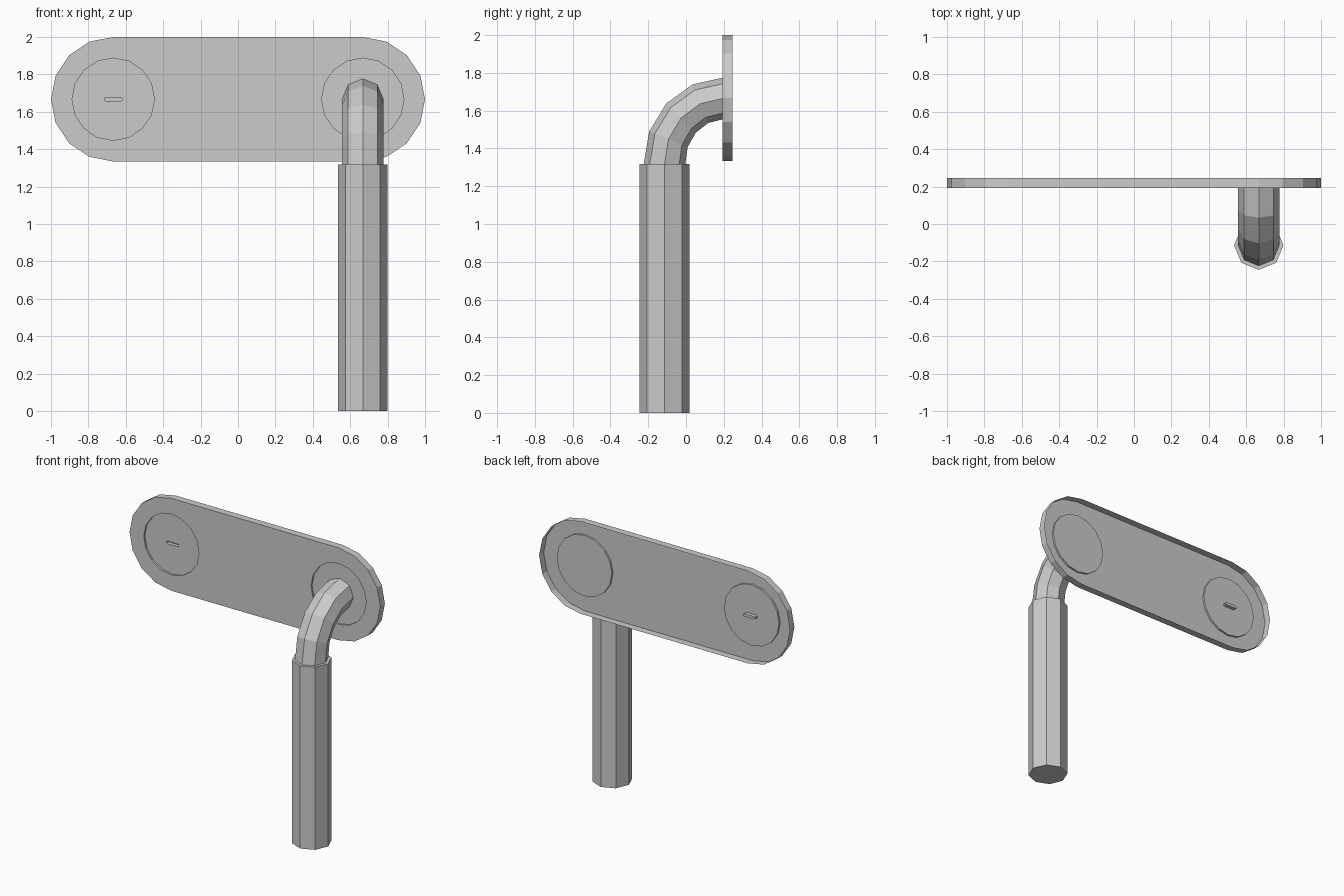
import bpy, bmesh
from math import sin, cos, pi, radians

if "Cube" in bpy.data.objects:
    bpy.data.objects.remove(bpy.data.objects["Cube"])

CX, CZ = 0.667, 1.667
FRONT, DISC, SLOT, BACK = 0.193, 0.206, 0.232, 0.245   # depths along y


def stadium(cx, half, r, seg):
    """Outline with round ends (half = 0 gives a plain circle)."""
    pts = []
    for side in (1, -1):
        for i in range(seg + (1 if half else 0)):
            a = -pi / 2 + pi * i / seg + (0 if side == 1 else pi)
            pts.append((cx + side * half + r * cos(a), CZ + r * sin(a)))
    return pts


def finish(name, bm):
    bmesh.ops.recalc_face_normals(bm, faces=bm.faces)
    me = bpy.data.meshes.new(name)
    bm.to_mesh(me)
    bm.free()
    bpy.context.collection.objects.link(bpy.data.objects.new(name, me))


def loop(bm, pts, y):
    return [bm.verts.new((x, y, z)) for x, z in pts]


def bridge(bm, a, b):
    for i in range(len(a)):
        j = (i + 1) % len(a)
        bm.faces.new((a[i], a[j], b[j], b[i]))


def sheet(bm, *loops):
    """Fill the first loop, leaving the other loops as holes."""
    edges = []
    for vs in loops:
        for i in range(len(vs)):
            pair = (vs[i], vs[(i + 1) % len(vs)])
            edges.append(bm.edges.get(pair) or bm.edges.new(pair))
    res = bmesh.ops.triangle_fill(bm, edges=edges, use_beauty=True, use_dissolve=False,
                                  normal=(0, -1, 0))
    faces = [f for f in res['geom'] if isinstance(f, bmesh.types.BMFace)]
    inner = [e for e in res['geom'] if isinstance(e, bmesh.types.BMEdge)
             and len(e.link_faces) == 2 and all(f in faces for f in e.link_faces)]
    bmesh.ops.dissolve_limit(bm, angle_limit=0.01, edges=inner, verts=[])


def tube(name, path, r):
    """Octagonal tube; path holds (y, z, tilt in degrees) in the x = CX plane."""
    bm = bmesh.new()
    rings = []
    for y, z, tilt in path:
        t = radians(tilt)
        ring = []
        for i in range(8):
            a = i * pi / 4
            d = r * sin(a)
            ring.append(bm.verts.new((CX + r * cos(a), y + d * cos(t), z - d * sin(t))))
        rings.append(ring)
    for a, b in zip(rings, rings[1:]):
        bridge(bm, a, b)
    bm.faces.new(rings[0])
    bm.faces.new(rings[-1])
    finish(name, bm)


# Pressed plate: front sheet, open-backed skirt, two sunken discs, sunken key slot
bm = bmesh.new()
outline, lock, hub = stadium(0, CX, 0.333, 8), stadium(-CX, 0, 0.22, 8), stadium(CX, 0, 0.22, 8)
slot = stadium(-CX, 0.038, 0.01, 4)
rim = loop(bm, outline, FRONT)
lock_f, hub_f = loop(bm, lock, FRONT), loop(bm, hub, FRONT)
lock_b, hub_b = loop(bm, lock, DISC), loop(bm, hub, DISC)
slot_f, slot_b = loop(bm, slot, DISC), loop(bm, slot, SLOT)
bridge(bm, rim, loop(bm, outline, BACK))
bridge(bm, lock_f, lock_b)
bridge(bm, hub_f, hub_b)
bridge(bm, slot_f, slot_b)
sheet(bm, rim, lock_f, hub_f)
sheet(bm, lock_b, slot_f)
sheet(bm, hub_b)
sheet(bm, slot_b)
finish("back_plate", bm)

# Bent stem and hanging grip
tube("stem", [(-0.114, 1.31, 0), (-0.114, 1.316, 0), (-0.093, 1.449, 22.5),
              (-0.026, 1.561, 45), (0.076, 1.637, 67.5), (DISC - 0.001, 1.667, 90)], 0.11)
tube("grip", [(-0.1135, 0, 0), (-0.1135, 1.317, 0)], 0.132)
